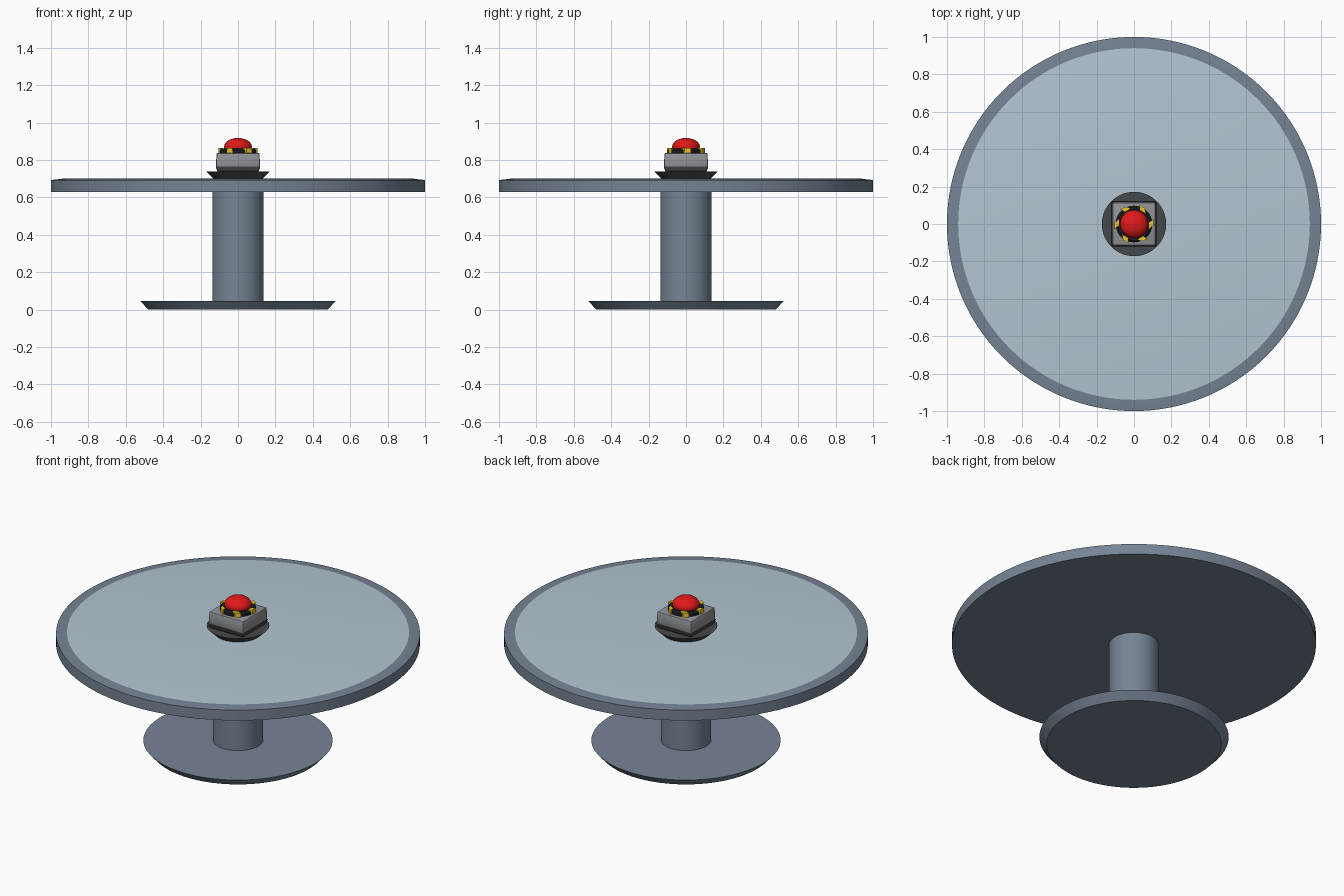
import bpy, bmesh
from math import cos, sin, pi, radians

if "Cube" in bpy.data.objects:
    bpy.data.objects.remove(bpy.data.objects["Cube"])


def material(name, rgb):
    m = bpy.data.materials.new(name)
    m.diffuse_color = (*rgb, 1)
    m.use_nodes = True
    m.node_tree.nodes["Principled BSDF"].inputs["Base Color"].default_value = m.diffuse_color
    return m


BLUE = material("blue_grey", (0.18, 0.23, 0.30))
PALE = material("pale_blue", (0.45, 0.56, 0.64))
GREY = material("mid_grey", (0.28, 0.29, 0.31))
DARK = material("dark_grey", (0.06, 0.065, 0.07))
BLACK = material("black", (0.012, 0.012, 0.014))
YELLOW = material("yellow", (0.85, 0.55, 0.02))
RED = material("red", (0.75, 0.01, 0.01))


def finish(name, bm, mat):
    bmesh.ops.recalc_face_normals(bm, faces=bm.faces)
    mesh = bpy.data.meshes.new(name)
    bm.to_mesh(mesh)
    bm.free()
    mesh.materials.append(mat)
    ob = bpy.data.objects.new(name, mesh)
    bpy.context.collection.objects.link(ob)
    bpy.ops.object.select_all(action='DESELECT')
    ob.select_set(True)
    bpy.context.view_layer.objects.active = ob
    bpy.ops.object.shade_smooth_by_angle(angle=radians(35))
    return ob


def lathe(name, profile, mat, sides=96):
    """Closed solid of revolution from (radius, z) points, capped at both ends."""
    bm = bmesh.new()
    rings = [[bm.verts.new((r * cos(2 * pi * i / sides), r * sin(2 * pi * i / sides), z))
              for i in range(sides)] for r, z in profile]
    for a, b in zip(rings, rings[1:]):
        for i in range(sides):
            j = (i + 1) % sides
            bm.faces.new((a[i], a[j], b[j], b[i]))
    bm.faces.new(rings[0])
    bm.faces.new(rings[-1])
    return finish(name, bm, mat)


def block(name, half_low, half_high, z0, z1, mat, bevel):
    """Square block, tapered between two half widths."""
    bm = bmesh.new()
    bmesh.ops.create_cube(bm, size=2)
    for v in bm.verts:
        h = half_high if v.co.z > 0 else half_low
        v.co = (v.co.x * h, v.co.y * h, z1 if v.co.z > 0 else z0)
    bmesh.ops.bevel(bm, geom=bm.edges[:], offset=bevel, segments=2,
                    profile=0.5, affect='EDGES')
    return finish(name, bm, mat)


# Table: flared foot, column, top with a shallow sloped rim and pale inlay
lathe("foot", [(0.48, 0), (0.52, 0.045)], BLUE)
lathe("column", [(0.137, 0.04), (0.137, 0.635)], BLUE)
top = lathe("table_top", [(1.0, 0.63), (1.0, 0.693), (0.94, 0.70)], BLUE, 128)
top.data.materials.append(PALE)
for f in top.data.polygons:
    if f.center.z > 0.699:
        f.material_index = 1

# Button stand and housing
lathe("button_stand", [(0.13, 0.70), (0.172, 0.74)], DARK, 64)
block("housing_base", 0.110, 0.120, 0.738, 0.766, DARK, 0.003)
block("housing", 0.118, 0.115, 0.760, 0.838, GREY, 0.008)

# Collar with six warning tabs
lathe("collar", [(0.098, 0.835), (0.098, 0.853), (0.088, 0.862)], BLACK, 48)
for k in range(6):
    a = k * pi / 3
    bm = bmesh.new()
    bmesh.ops.create_cube(bm, size=1)
    for v in bm.verts:
        r = 0.092 + v.co.x * 0.022
        t = v.co.y * 0.034 + v.co.x * 0.018
        v.co = (r * cos(a) - t * sin(a), r * sin(a) + t * cos(a), 0.850 + v.co.z * 0.028)
    finish(f"warning_tab_{k + 1}", bm, YELLOW)

# Domed push button
dome = [(0.072, 0.855), (0.074, 0.872)]
dome += [(0.074 * cos(radians(d)), 0.872 + 0.046 * sin(radians(d))) for d in range(10, 90, 10)]
dome.append((0.003, 0.918))
lathe("push_button", dome, RED, 48)
